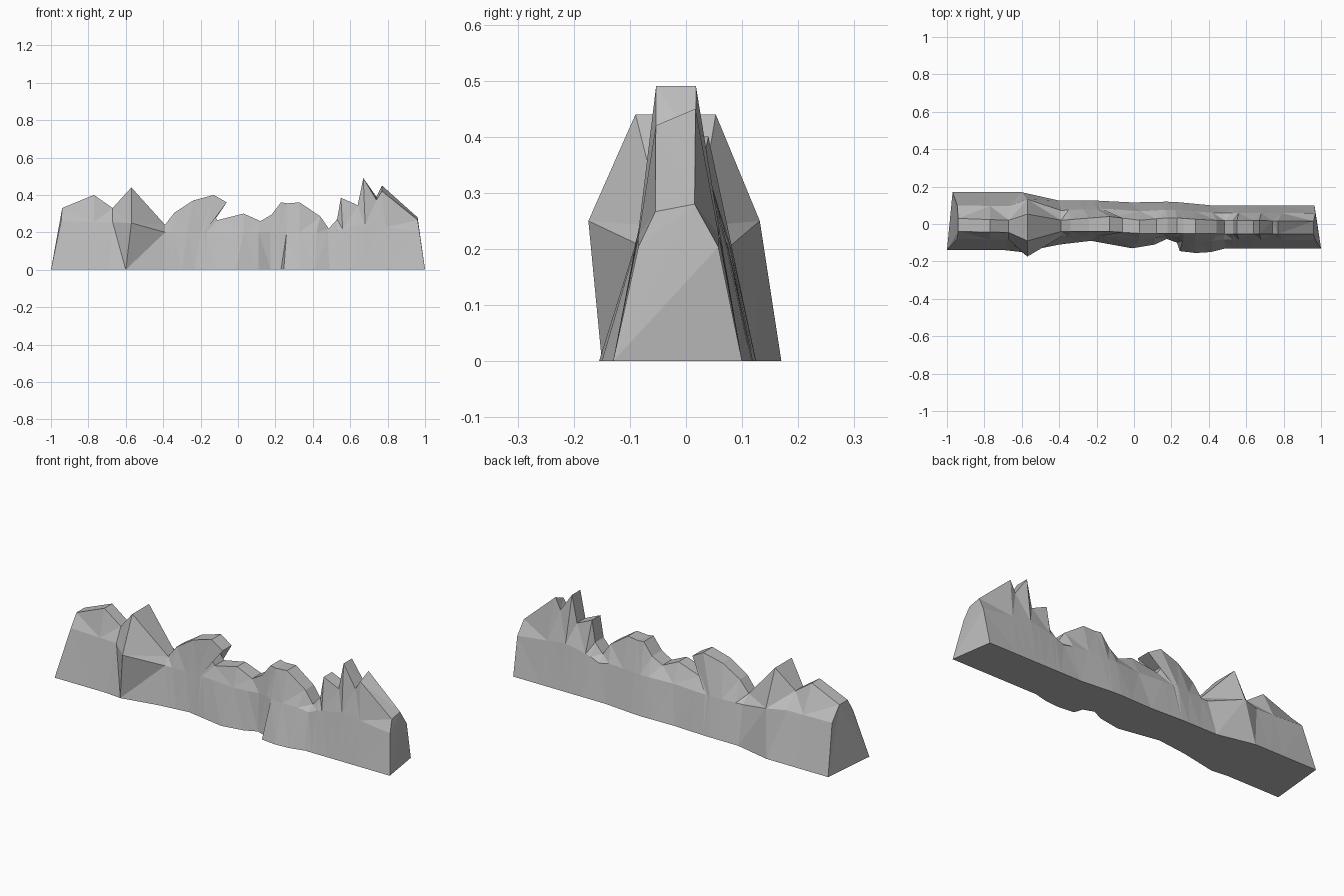
import bpy
import bmesh

default_cube = bpy.data.objects.get("Cube")
if default_cube:
    bpy.data.objects.remove(default_cube, do_unlink=True)


def sample(profile, x):
    """Linear reading of a profile of (x, value) points."""
    if x <= profile[0][0]:
        return profile[0][1]
    for (x0, v0), (x1, v1) in zip(profile, profile[1:]):
        if x <= x1:
            return v0 + (v1 - v0) * (x - x0) / (x1 - x0)
    return profile[-1][1]


def blend(a, b, t):
    return a + (b - a) * t


# Crest stations: crest x, crest z, shoulder x, base x
crest = [
    (-.94, .33, -.945, -1), (-.77, .40, -.77, -.77), (-.67, .33, -.67, -.69),
    (-.57, .44, -.57, -.6), (-.39, .24, -.39, -.4), (-.34, .305, -.35, -.34),
    (-.24, .37, -.27, -.3), (-.13, .40, -.2, -.23), (-.06, .36, -.18, -.19),
    (-.15, .32, -.17, -.17), (-.11, .265, -.11, -.12), (.03, .30, .03, -.01),
    (.12, .26, .11, .11), (.18, .295, .17, .175), (.23, .36, .22, .23),
    (.265, .355, .26, .245), (.33, .36, .33, .33), (.44, .285, .42, .41),
    (.485, .22, .48, .49), (.53, .27, .53, .53), (.55, .385, .56, .56),
    (.64, .345, .63, .63), (.67, .49, .68, .68), (.74, .39, .74, .74),
    (.77, .45, .79, .8), (.96, .28, .97, 1),
]

# Plan outlines and heights along the length
base_front = [(-1, -.14), (-.69, -.14), (-.6, -.15), (-.4, -.11), (-.23, -.09),
              (-.01, -.13), (.11, -.11), (.175, -.08), (.23, -.1),
              (.245, -.145), (.33, -.155), (.41, -.15), (.49, -.13), (1, -.13)]
base_back = [(-.6, .17), (-.4, .125), (-.2, .125), (0, .115), (.2, .12), (.41, .1)]
crest_front = [(-.94, -.04), (-.67, -.045), (-.57, -.09), (-.39, -.04),
               (-.13, -.04), (.03, -.05), (1, -.055)]
crest_back = [(-.94, .03), (-.67, .02), (-.57, .053), (-.39, .02), (-.13, .04),
              (.03, .02), (.2, .035), (.4, .02), (1, .015)]
shoulder_height = [(-.94, .26), (-.57, .25), (-.39, .2), (.49, .2), (.67, .24), (1, .2)]
shoulder_bulge = [(-.67, 0), (-.57, .06), (-.39, 0)]
crest_tilt = [(.7, 0), (.77, .03), (1, .01)]

# Rock ridge: six-point cross-sections joined along the length
bm = bmesh.new()
sections = []
for cx, cz, sx, bx in crest:
    bf, bb = sample(base_front, bx), sample(base_back, bx)
    cf, cb = sample(crest_front, cx), sample(crest_back, cx)
    sz = min(sample(shoulder_height, sx), cz * .85)
    bulge = sample(shoulder_bulge, sx)
    back_x = max(-.97, min(.965, bx))
    points = [
        (bx, bf, 0),
        (sx, blend(bf, cf, .6) - bulge, sz),
        (cx, cf, cz - sample(crest_tilt, cx)),
        (cx, cb, cz),
        (sx, blend(bb, cb, .5) + bulge / 3, sz),
        (back_x, bb, 0),
    ]
    sections.append([bm.verts.new(p) for p in points])

for a, b in zip(sections, sections[1:]):
    for i in range(len(a)):
        j = (i + 1) % len(a)
        bm.faces.new((a[i], b[i], b[j], a[j]))
bm.faces.new(sections[0])
bm.faces.new(reversed(sections[-1]))
bmesh.ops.triangulate(bm, faces=bm.faces[:])
bmesh.ops.recalc_face_normals(bm, faces=bm.faces[:])

mesh = bpy.data.meshes.new("rock_ridge")
bm.to_mesh(mesh)
bm.free()
ridge = bpy.data.objects.new("rock_ridge", mesh)
bpy.context.collection.objects.link(ridge)

# Stone colour
stone = bpy.data.materials.new("grey_stone")
stone.use_nodes = True
colour = (.5, .5, .5, 1)
stone.diffuse_color = colour
stone.node_tree.nodes["Principled BSDF"].inputs["Base Color"].default_value = colour
mesh.materials.append(stone)
